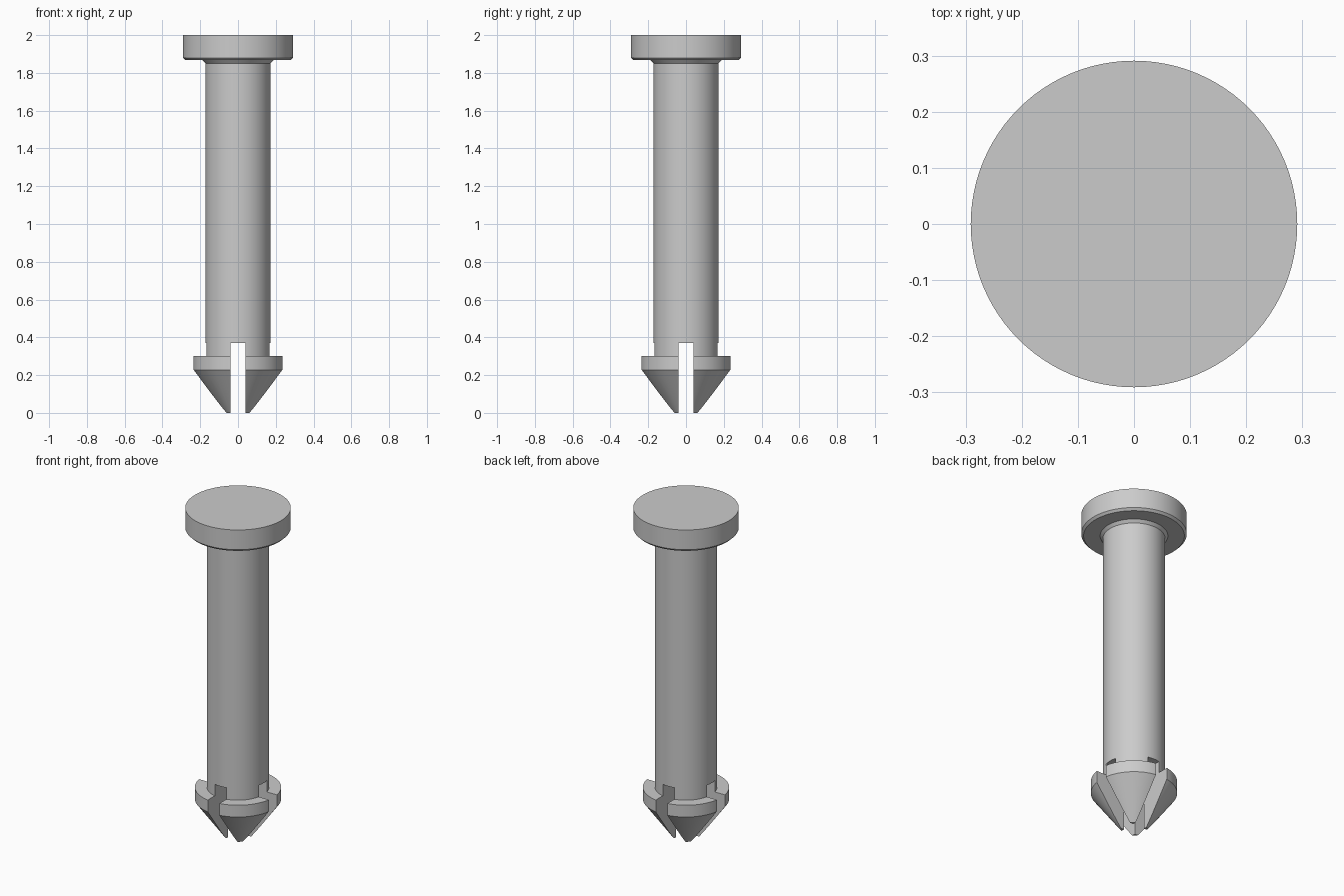
import bpy
import bmesh
import math

if "Cube" in bpy.data.objects:
    bpy.data.objects.remove(bpy.data.objects["Cube"])

SEGMENTS = 96

grey = bpy.data.materials.new("light grey plastic")
grey.diffuse_color = (0.6, 0.6, 0.6, 1)
grey.use_nodes = True
grey.node_tree.nodes["Principled BSDF"].inputs["Base Color"].default_value = grey.diffuse_color


def lathe(name, profile):
    """Closed solid of revolution from (radius, height) points, bottom to top."""
    bm = bmesh.new()
    rings = []
    for r, z in profile:
        rings.append([bm.verts.new((r * math.cos(2 * math.pi * i / SEGMENTS),
                                    r * math.sin(2 * math.pi * i / SEGMENTS), z))
                      for i in range(SEGMENTS)])
    for low, high in zip(rings, rings[1:]):
        for i in range(SEGMENTS):
            j = (i + 1) % SEGMENTS
            bm.faces.new((low[i], low[j], high[j], high[i]))
    bm.faces.new(rings[0][::-1])
    bm.faces.new(rings[-1])
    mesh = bpy.data.meshes.new(name)
    bm.to_mesh(mesh)
    bm.free()
    mesh.materials.append(grey)
    obj = bpy.data.objects.new(name, mesh)
    bpy.context.collection.objects.link(obj)
    return obj


# Barbed tip, shaft, collar and round head in one turned body
rivet = lathe("push_rivet", [
    (0.072, 0.0), (0.238, 0.228), (0.238, 0.30), (0.172, 0.30),
    (0.172, 1.85), (0.187, 1.867), (0.278, 1.867), (0.291, 1.88), (0.291, 2.0),
])

# Crossed slots that split the tip into four prongs
bpy.context.view_layer.objects.active = rivet
for name, size in (("slot_cutter_x", (1.0, 0.078, 0.57)),
                   ("slot_cutter_y", (0.078, 1.0, 0.57))):
    bpy.ops.mesh.primitive_cube_add(size=1, location=(0, 0, 0.085))
    cutter = bpy.context.object
    cutter.name = name
    cutter.scale = size
    cutter.hide_render = True
    cutter.data.materials.append(grey)
    bpy.ops.object.select_all(action='DESELECT')
    rivet.select_set(True)
    bpy.context.view_layer.objects.active = rivet
    cut = rivet.modifiers.new(name, 'BOOLEAN')
    cut.operation = 'DIFFERENCE'
    cut.solver = 'EXACT'
    cut.object = cutter
    bpy.ops.object.modifier_apply(modifier=cut.name)
    bpy.data.objects.remove(cutter)

bpy.ops.object.shade_smooth_by_angle(angle=math.radians(25))
